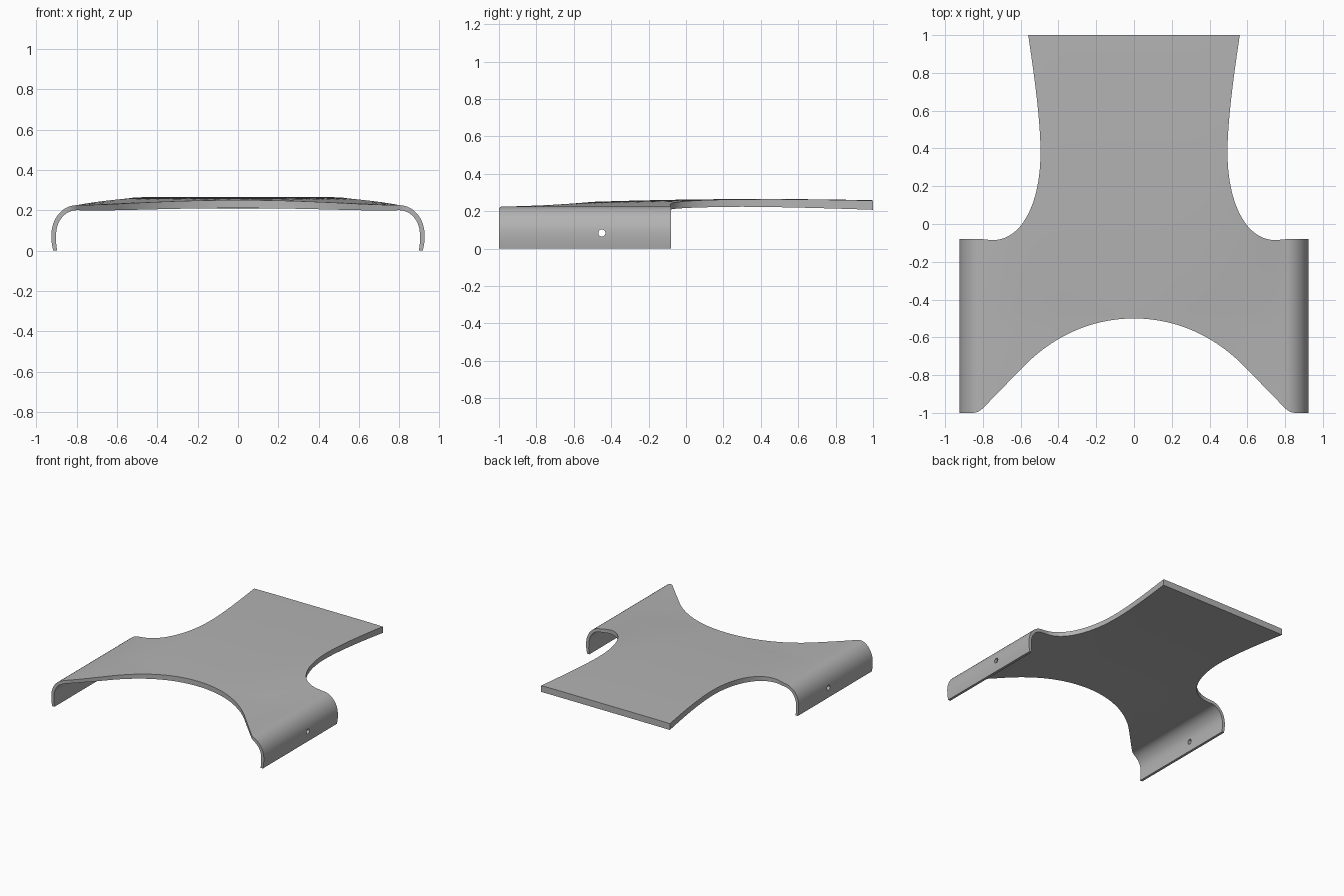
import bpy, bmesh, math
from mathutils import Vector, Matrix
from mathutils.geometry import interpolate_bezier

if "Cube" in bpy.data.objects:
    bpy.data.objects.remove(bpy.data.objects["Cube"], do_unlink=True)

grey = bpy.data.materials.new("plain_grey")
grey.use_nodes = True
colour = (0.45, 0.45, 0.45, 1)
grey.diffuse_color = colour
grey.node_tree.nodes["Principled BSDF"].inputs["Base Color"].default_value = colour

SHOULDER = 0.80   # where the flat top turns into the side flange
BEND = 0.08       # height of the bend centre


def finish(bm, name):
    bmesh.ops.recalc_face_normals(bm, faces=bm.faces)
    mesh = bpy.data.meshes.new(name)
    bm.to_mesh(mesh)
    bm.free()
    mesh.materials.append(grey)
    ob = bpy.data.objects.new(name, mesh)
    bpy.context.collection.objects.link(ob)
    return ob


def crown(x, y):
    power = 2 + 6 * min(max(y + 0.5, 0), 1)
    return 1 - (abs(x) / SHOULDER) ** power


def top(x, y):
    peak = 0.265 - 0.0185 * (y - 0.4) ** 2
    return 0.225 + (peak - 0.225) * crown(x, y)


def bottom(x, y):
    thick = 0.015 + 0.015 * max(0, y - 0.3)
    return top(x, y) - 0.025 - thick * crown(x, y)


def skin(y, height, rx, rz, foot):
    """One side of the section, from the right foot to the left foot."""
    arc = [(SHOULDER + rx * math.cos(a), BEND + rz * math.sin(a))
           for a in (math.pi / 2 * i / 12 for i in range(12))]
    half = [(foot, 0), ((foot + SHOULDER + rx) / 2 + 0.003, BEND / 2)] + arc
    flat = [(SHOULDER * i / 16, height(SHOULDER * i / 16, y)) for i in range(16, -17, -1)]
    return half + flat + [(-x, z) for x, z in reversed(half)]


# Curved shell: arched section swept from front to back
bm = bmesh.new()
rings = []
for i in range(43):
    y = -1.05 + 0.05 * i
    ring = skin(y, top, 0.125, 0.145, 0.917) + skin(y, bottom, 0.102, 0.12, 0.897)[::-1]
    rings.append([bm.verts.new((x, y, z)) for x, z in ring])
n = len(rings[0])
for a, b in zip(rings, rings[1:]):
    for j in range(n):
        k = (j + 1) % n
        bm.faces.new((a[j], a[k], b[k], b[j]))
# End caps as quad strips between outer and inner skin
for r in (rings[0], rings[-1]):
    for j in range(n // 2 - 1):
        bm.faces.new((r[j], r[j + 1], r[n - 2 - j], r[n - 1 - j]))
shell = finish(bm, "curved_plate")


# Plan outline: neck, shoulder, flange and front arch, mirrored in x
def bez(a, ha, hb, b, count=20):
    pts = [Vector(p).to_3d() for p in (a, ha, hb, b)]
    return interpolate_bezier(*pts, count)


half = bez((0.56, 1), (0.53, 0.8), (0.495, 0.55), (0.495, 0.38))
half += bez((0.495, 0.38), (0.495, 0.1), (0.60, -0.085), (0.745, -0.085))[1:]
half += bez((0.745, -0.085), (0.77, -0.085), (0.79, -0.08), (0.82, -0.08), 6)[1:]
half += [Vector((1, -0.08, 0)), Vector((1, -1, 0))]
half += bez((0.86, -1), (0.82, -1), (0.81, -0.985), (0.775, -0.95), 10)
half += bez((0.60, -0.77), (0.43, -0.59), (0.22, -0.5), (0, -0.5), 24)
outline = half + [Vector((-p.x, p.y, 0)) for p in reversed(half[:-1])]
bm = bmesh.new()
face = bm.faces.new([bm.verts.new((p.x, p.y, -0.2)) for p in outline])
ext = bmesh.ops.extrude_face_region(bm, geom=[face])
bmesh.ops.translate(bm, vec=(0, 0, 0.8),
                    verts=[v for v in ext["geom"] if isinstance(v, bmesh.types.BMVert)])
outline_cutter = finish(bm, "outline_cutter")

# Screw hole through both flanges
bm = bmesh.new()
bmesh.ops.create_cone(bm, cap_ends=True, segments=24, radius1=0.019, radius2=0.019, depth=2.2,
                      matrix=Matrix.Translation((0, -0.45, 0.083)) @ Matrix.Rotation(math.pi / 2, 4, "Y"))
hole_cutter = finish(bm, "hole_cutter")

bpy.ops.object.select_all(action="DESELECT")
bpy.context.view_layer.objects.active = shell
shell.select_set(True)
for cutter, op in ((outline_cutter, "INTERSECT"), (hole_cutter, "DIFFERENCE")):
    cutter.hide_render = True
    mod = shell.modifiers.new(cutter.name, "BOOLEAN")
    mod.operation, mod.object, mod.solver = op, cutter, "EXACT"
    bpy.ops.object.modifier_apply(modifier=mod.name)
    bpy.data.objects.remove(cutter, do_unlink=True)
bpy.ops.object.shade_smooth_by_angle(angle=math.radians(30))
